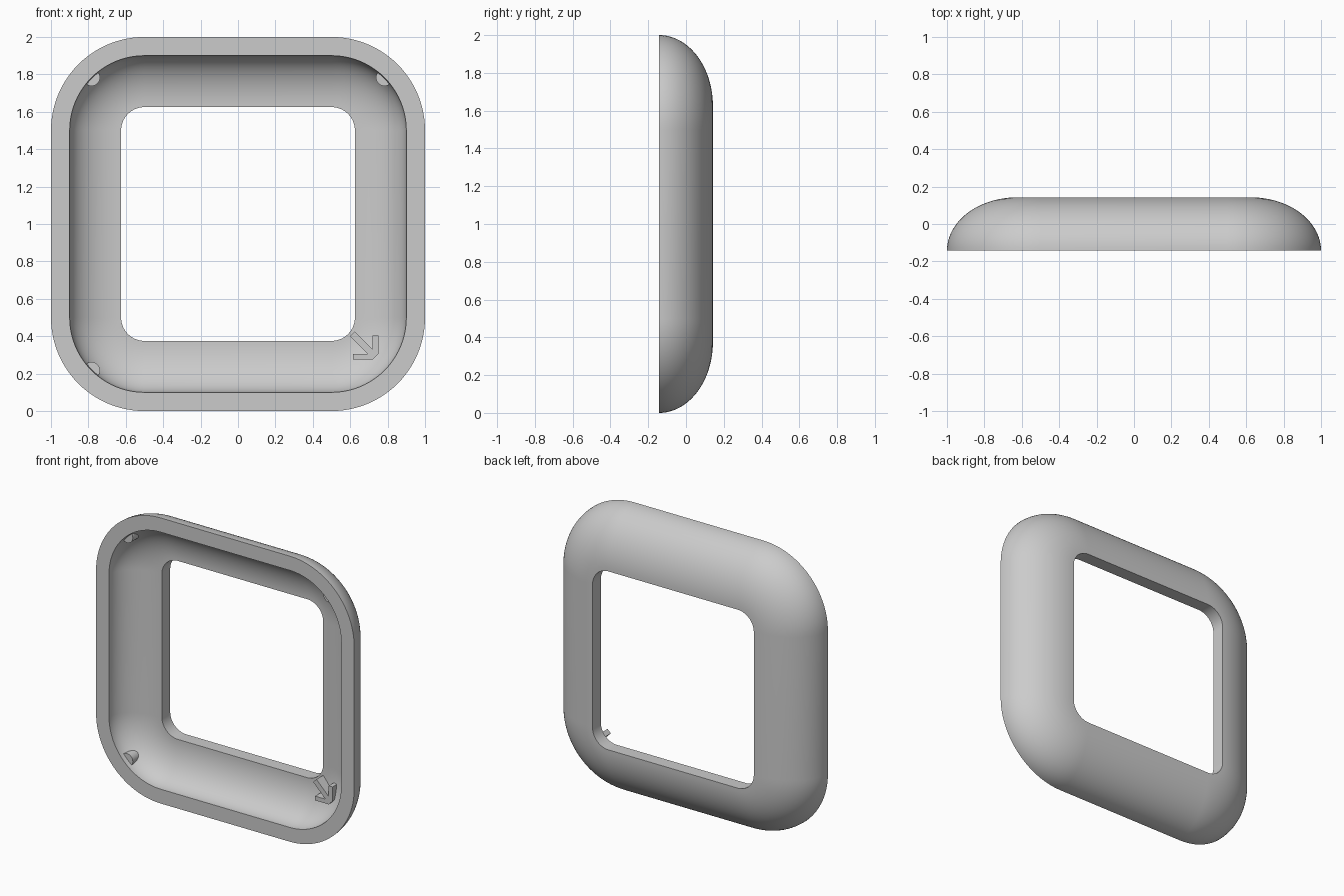
import bpy, bmesh, math

if "Cube" in bpy.data.objects:
    bpy.data.objects.remove(bpy.data.objects["Cube"])

grey = bpy.data.materials.new("plain grey")
grey.use_nodes = True
COLOUR = (0.6, 0.6, 0.6, 1)
grey.diffuse_color = COLOUR
grey.node_tree.nodes["Principled BSDF"].inputs["Base Color"].default_value = COLOUR

FRONT, BACK, LIP = -0.1425, 0.1425, 0.05
CENTRE = 0.5      # corner arc centres, measured from the middle of the frame
HOLE_R = 0.125    # corner radius of the opening
STEPS = 24        # segments per quarter curve


def finish(name, bm):
    bmesh.ops.recalc_face_normals(bm, faces=bm.faces)
    mesh = bpy.data.meshes.new(name)
    bm.to_mesh(mesh)
    bm.free()
    mesh.materials.append(grey)
    mesh.shade_smooth()
    mesh.set_sharp_from_angle(angle=math.radians(30))
    obj = bpy.data.objects.new(name, mesh)
    bpy.context.collection.objects.link(obj)
    return obj


def quarter_ellipse(width, depth):
    # runs from the front rim to the edge of the opening
    angles = [math.pi / 2 * i / STEPS for i in range(STEPS + 1)]
    return [(HOLE_R + width * math.cos(a), FRONT + depth * math.sin(a)) for a in angles]


def rounded_square(bm, radius, y):
    ring = []
    for corner in range(4):
        cx = CENTRE * (1 if corner in (0, 3) else -1)
        cz = CENTRE * (1 if corner < 2 else -1)
        for i in range(STEPS + 1):
            a = math.pi / 2 * (corner + i / STEPS)
            ring.append(bm.verts.new((cx + radius * math.cos(a), y,
                                      1 + cz + radius * math.sin(a))))
    return ring


def extrude_outline(name, outline, front, back):
    bm = bmesh.new()
    near = [bm.verts.new((x, front, z)) for x, z in outline]
    far = [bm.verts.new((x, back, z)) for x, z in outline]
    bm.faces.new(near)
    bm.faces.new(far)
    for i in range(len(near)):
        j = (i + 1) % len(near)
        bm.faces.new((near[i], near[j], far[j], far[i]))
    return finish(name, bm)


# Frame: hollow curved section carried round a rounded square
section = quarter_ellipse(0.375, BACK - FRONT) + quarter_ellipse(0.275, LIP - FRONT)[::-1]
bm = bmesh.new()
rings = [rounded_square(bm, r, y) for r, y in section]
for k, ring in enumerate(rings):
    following = rings[(k + 1) % len(rings)]
    for i in range(len(ring)):
        j = (i + 1) % len(ring)
        bm.faces.new((ring[i], ring[j], following[j], following[i]))
finish("frame", bm)

# Locating pegs in three inner corners
PEG = 0.783
for name, x, z in (("peg_lower_right", -PEG, 1 - PEG),
                   ("peg_upper_right", -PEG, 1 + PEG),
                   ("peg_upper_left", PEG, 1 + PEG)):
    circle = [(x + 0.045 * math.cos(math.tau * i / 32),
               z + 0.045 * math.sin(math.tau * i / 32)) for i in range(32)]
    extrude_outline(name, circle, -0.11, -0.01)

# Raised arrow pointing into the fourth corner
arrow = [(0.615, 0.275), (0.72, 0.275), (0.75, 0.305), (0.75, 0.405), (0.72, 0.405),
         (0.72, 0.33), (0.625, 0.425), (0.6, 0.4), (0.695, 0.305), (0.615, 0.305)]
extrude_outline("corner_arrow", arrow, -0.025, 0.06)
